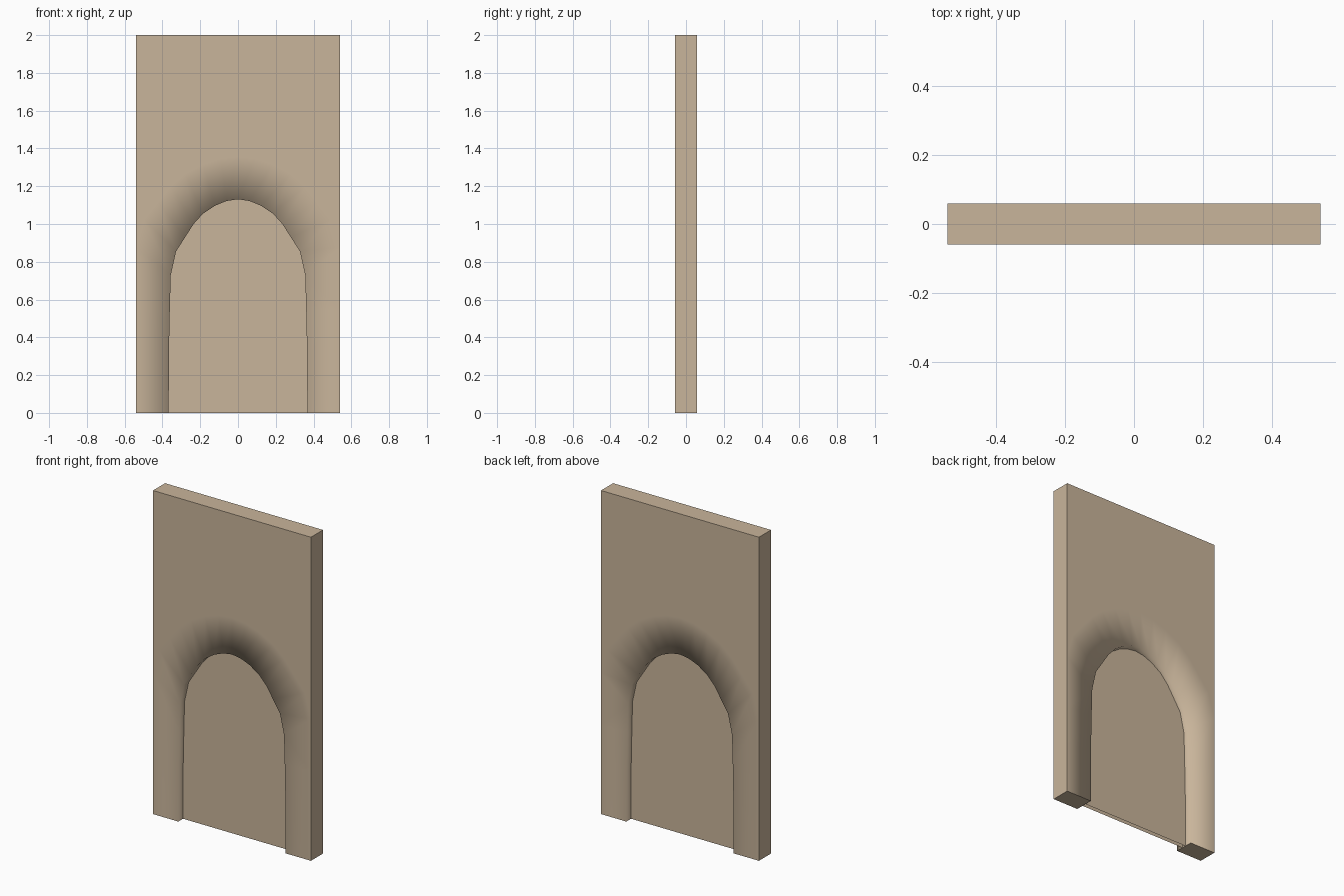
import bpy, bmesh

if "Cube" in bpy.data.objects:
    bpy.data.objects.remove(bpy.data.objects["Cube"])

W, H, T, P = 0.54, 2.0, 0.059, 0.013   # half width, height, half depth, half panel depth

mat = bpy.data.materials.new("tan stone")
mat.diffuse_color = (0.584, 0.462, 0.328, 1)
mat.use_nodes = True
mat.node_tree.nodes["Principled BSDF"].inputs["Base Color"].default_value = mat.diffuse_color

# Arch profile: left half mirrored to the right
half = [(-.367, 0), (-.366, .31), (-.361, .55), (-.356, .73), (-.328, .855),
        (-.28, .93), (-.235, 1.0), (-.185, 1.055), (-.122, 1.097), (-.06, 1.122)]
arch = half + [(0, 1.131)] + [(-x, z) for x, z in reversed(half)]
n = len(arch)
# Ring of points around the arch, flush with the wall sides low down
ring = [((W if x > 0 else -W) if z < .8 else x * W / .356, z * 1.2 if z > .6 else z) for x, z in arch]
top = [(x, H) for x, z in ring]


def finish(bm, name):
    me = bpy.data.meshes.new(name)
    bm.to_mesh(me)
    bm.free()
    me.materials.append(mat)
    ob = bpy.data.objects.new(name, me)
    bpy.context.collection.objects.link(ob)


# Wall with arched opening
bm = bmesh.new()
add = lambda pts, y: [bm.verts.new((x, y, z)) for x, z in pts]
A, R, U = ([add(p, y) for y in (-T, T)] for p in (arch, ring, top[3:n - 3]))
for s in (0, 1):
    for i in range(n - 1):
        bm.faces.new((A[s][i], R[s][i], R[s][i + 1], A[s][i + 1]))
    for i in range(3, n - 4):
        bm.faces.new((R[s][i], U[s][i - 3], U[s][i - 2], R[s][i + 1]))
outline = [R[s][:4] + U[s] + R[s][n - 4:] for s in (0, 1)]
for a, b in (outline, A):
    for i in range(len(a) - 1):
        bm.faces.new((a[i], a[i + 1], b[i + 1], b[i]))
for i in (0, n - 1):
    bm.faces.new((A[0][i], R[0][i], R[1][i], A[1][i]))
bmesh.ops.recalc_face_normals(bm, faces=bm.faces)
# Soft shading around the arch, crisp outer edges
soft = set(A[0] + A[1])
for f in bm.faces:
    f.smooth = True
for e in bm.edges:
    on_arch = all(v in soft for v in e.verts) and any(v.co.z > 0 for v in e.verts)
    e.smooth = on_arch or e.calc_face_angle(0) < 1
finish(bm, "arched_wall")

# Thin recessed panel: a front and a back sheet, open underneath
bm = bmesh.new()
for y, pts in ((-P, arch[::-1]), (P, arch)):
    f = bm.faces.new([bm.verts.new((x, y, z)) for x, z in pts])
    f.normal_update()
    if f.normal.y * y < 0:
        f.normal_flip()
finish(bm, "recessed_panel")
